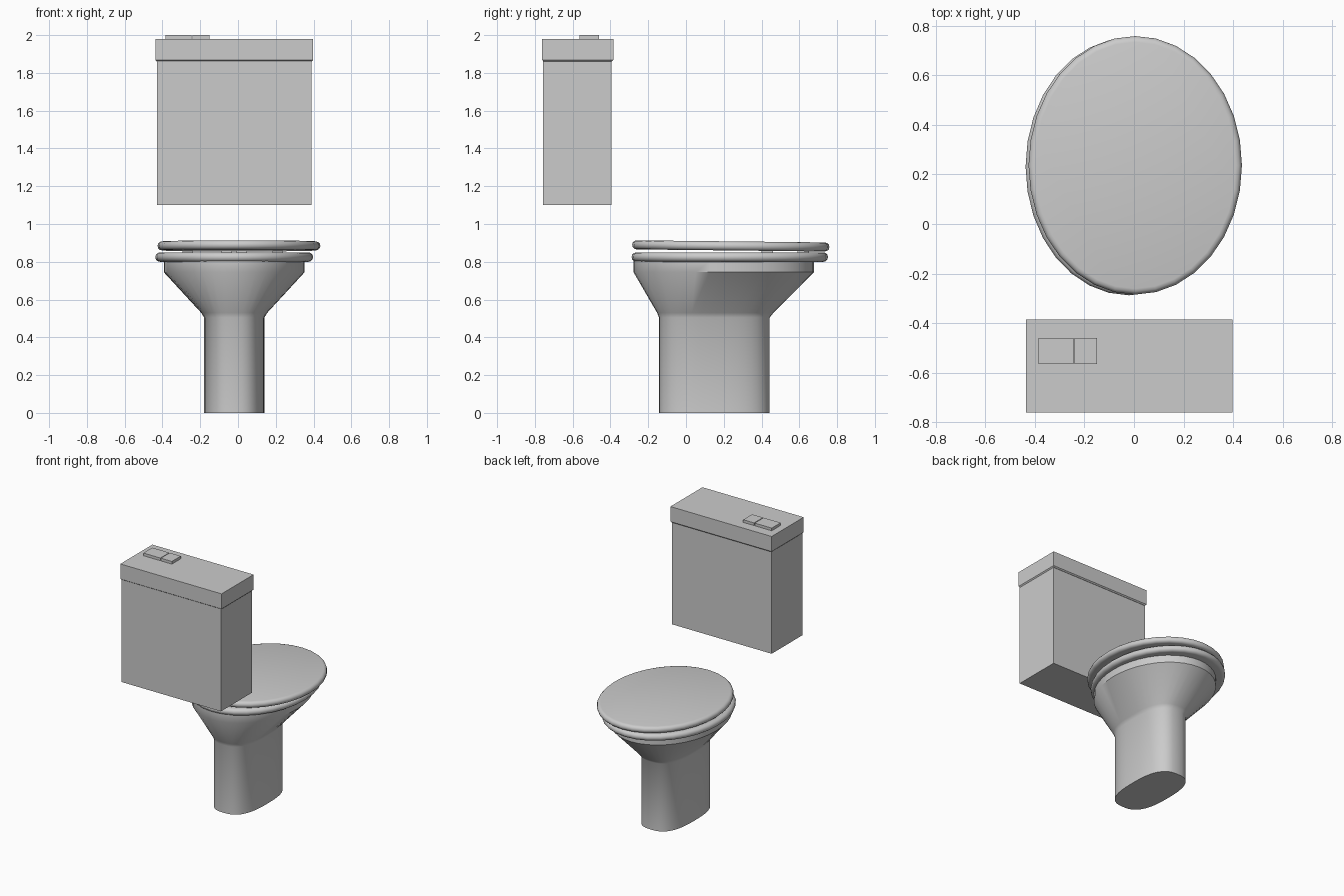
import bpy, bmesh, math

if "Cube" in bpy.data.objects:
    bpy.data.objects.remove(bpy.data.objects["Cube"])


def finish(name, bm, smooth=None):
    bmesh.ops.recalc_face_normals(bm, faces=bm.faces)
    mesh = bpy.data.meshes.new(name)
    bm.to_mesh(mesh)
    bm.free()
    ob = bpy.data.objects.new(name, mesh)
    bpy.context.collection.objects.link(ob)
    if smooth:
        bpy.context.view_layer.objects.active = ob
        ob.select_set(True)
        bpy.ops.object.shade_smooth_by_angle(angle=math.radians(smooth))
        ob.select_set(False)
    return ob


def loft(name, rings, n=32, closed=False, smooth=40):
    """Skin (cx, cy, rx, ry, z, exponent) superellipse rings; cap ends unless closed."""
    bm = bmesh.new()
    loops = []
    for cx, cy, rx, ry, z, e in rings:
        loop = []
        for i in range(n):
            a = 2 * math.pi * i / n
            c, s = math.cos(a), math.sin(a)
            loop.append(bm.verts.new((
                cx + rx * math.copysign(abs(c) ** (2 / e), c),
                cy + ry * math.copysign(abs(s) ** (2 / e), s), z)))
        loops.append(loop)
    pairs = list(zip(loops, loops[1:]))
    if closed:
        pairs.append((loops[-1], loops[0]))
    for a, b in pairs:
        for i in range(n):
            j = (i + 1) % n
            bm.faces.new((a[i], a[j], b[j], b[i]))
    if not closed:
        bm.faces.new(loops[0][::-1])
        bm.faces.new(loops[-1])
    return finish(name, bm, smooth)


def box(name, x0, x1, y0, y1, z0, z1):
    bm = bmesh.new()
    bmesh.ops.create_cube(bm, size=1)
    for v in bm.verts:
        v.co = ((x0 + x1) / 2 + v.co.x * (x1 - x0),
                (y0 + y1) / 2 + v.co.y * (y1 - y0),
                (z0 + z1) / 2 + v.co.z * (z1 - z0))
    return finish(name, bm)


def round_edge(cx, cy, rx, ry, zc, r, start, end, steps):
    """Rings following a circular arc around an elliptical rim."""
    out = []
    for k in range(steps + 1):
        a = math.radians(start + (end - start) * k / steps)
        d = r * (math.cos(a) - 1)
        out.append((cx, cy, rx + d, ry + d, zc + r * math.sin(a), 2))
    return out


# Pedestal and hollow bowl
loft("bowl", [
    (-0.02, 0.15, 0.16, 0.293, 0.0, 2.7),
    (-0.02, 0.15, 0.16, 0.293, 0.505, 2.7),
    (-0.02, 0.155, 0.175, 0.308, 0.53, 2.6),
    (-0.02, 0.20, 0.373, 0.478, 0.745, 2),
    (-0.02, 0.20, 0.373, 0.478, 0.805, 2),
    (-0.02, 0.20, 0.30, 0.40, 0.805, 2),
    (-0.02, 0.20, 0.28, 0.38, 0.74, 2),
    (-0.02, 0.17, 0.12, 0.20, 0.52, 2),
], n=40)

# Seat ring
outer = round_edge(-0.02, 0.232, 0.418, 0.52, 0.825, 0.025, -90, 90, 6)
inner = round_edge(-0.02, 0.232, 0.29, 0.385, 0.825, 0.025, 90, 270, 6)
loft("seat", outer + inner, closed=True)

# Seat cover, tilted very slightly toward +y
cover = loft("seat_cover", round_edge(0.005, 0.237, 0.431, 0.522, 0.884, 0.024, -90, 90, 6))
for v in cover.data.vertices:
    v.co.z -= 0.011 * (v.co.y - 0.237)

# Buffers between seat and cover
for i, (x, y) in enumerate([(-0.265, 0.43), (0.21, 0.43), (0.02, 0.62), (-0.06, 0.62)]):
    box(f"buffer_{i + 1}", x - 0.028, x + 0.028, y - 0.03, y + 0.03, 0.845, 0.866)

# Tank body
box("tank", -0.43, 0.39, -0.758, -0.395, 1.10, 1.88)

# Tank lid with a chamfered lower lip
lid = box("tank_lid", -0.437, 0.398, -0.762, -0.385, 1.86, 1.98)
bm = bmesh.new()
bm.from_mesh(lid.data)
bottom = [e for e in bm.edges if all(v.co.z < 1.9 for v in e.verts)]
bmesh.ops.bevel(bm, geom=bottom, offset=0.008, segments=1, affect='EDGES')
bm.to_mesh(lid.data)
bm.free()

# Flush buttons
box("large_flush_button", -0.385, -0.245, -0.565, -0.46, 1.97, 2.0)
box("small_flush_button", -0.24, -0.15, -0.565, -0.46, 1.97, 2.0)
